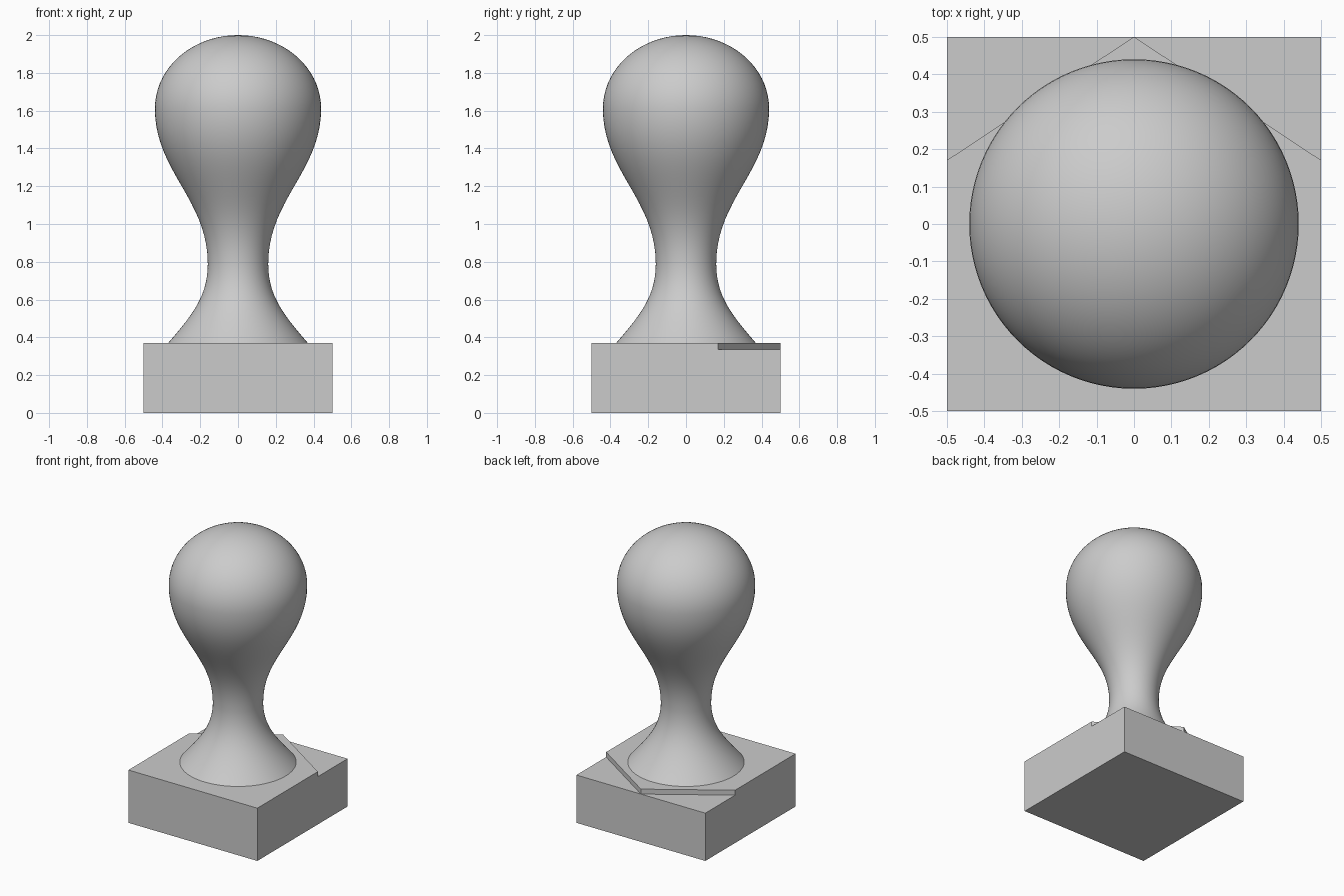
import bpy, bmesh, math
from mathutils import Vector
from mathutils.geometry import interpolate_bezier

cube = bpy.data.objects.get("Cube")
if cube:
    bpy.data.objects.remove(cube, do_unlink=True)

grey = bpy.data.materials.new("plain_grey")
grey.use_nodes = True
colour = (0.6, 0.6, 0.6, 1)
grey.diffuse_color = colour
grey.node_tree.nodes["Principled BSDF"].inputs["Base Color"].default_value = colour


def finish(name, bm):
    bmesh.ops.recalc_face_normals(bm, faces=bm.faces)
    mesh = bpy.data.meshes.new(name)
    bm.to_mesh(mesh)
    bm.free()
    mesh.materials.append(grey)
    obj = bpy.data.objects.new(name, mesh)
    bpy.context.collection.objects.link(obj)
    return obj


def prism(name, outline, bottom, top):
    bm = bmesh.new()
    face = bm.faces.new([bm.verts.new((x, y, bottom)) for x, y in outline])
    ext = bmesh.ops.extrude_face_region(bm, geom=[face])
    verts = [g for g in ext["geom"] if isinstance(g, bmesh.types.BMVert)]
    bmesh.ops.translate(bm, verts=verts, vec=(0, 0, top - bottom))
    return finish(name, bm)


# Square base block, with a triangular step cut from both back corners
TOP, STEP = 0.37, 0.335
base = prism("base_block", [(-.5, -.5), (.5, -.5), (.5, .5), (-.5, .5)], 0, TOP)
for side, label in ((1, "left"), (-1, "right")):
    # The cutter overshoots the block along the line of the step
    dx, dy = 0.5 * side, 0.17 - 0.5
    a, b = (-dx * .02, .5 - dy * .02), (dx * 1.1, .5 + dy * 1.1)
    cutter = prism(label + "_corner_cutter", [a, b, (dx * 1.1, .6), (a[0], .6)], STEP, TOP + .1)
    cutter.hide_render = True
    cutter.hide_set(True)
    cutter.display_type = 'WIRE'
    mod = base.modifiers.new(label + "_corner_step", 'BOOLEAN')
    mod.operation = 'DIFFERENCE'
    mod.solver = 'EXACT'
    mod.object = cutter
bpy.context.view_layer.objects.active = base
base.select_set(True)
for mod in list(base.modifiers):
    bpy.ops.object.modifier_apply(modifier=mod.name)
for obj in [o for o in bpy.data.objects if o.name.endswith("_corner_cutter")]:
    bpy.data.objects.remove(obj, do_unlink=True)
base.select_set(False)

# Turned handle: crown, bulb, neck and flared foot as radius and height
segments = [
    ((0, 2), (.24, 2), (.44, 1.83), (.44, 1.61)),
    ((.44, 1.61), (.44, 1.28), (.16, 1.13), (.16, .79)),
    ((.16, .79), (.16, .62), (.24, .52), (.37, TOP)),
]
profile = []
for seg in segments:
    points = interpolate_bezier(*[Vector((r, 0, z)) for r, z in seg], 20)
    profile += points if not profile else points[1:]
bm = bmesh.new()
verts = [bm.verts.new(p) for p in profile]
edges = [bm.edges.new(pair) for pair in zip(verts, verts[1:])]
bmesh.ops.spin(bm, geom=verts + edges, cent=(0, 0, 0), axis=(0, 0, 1),
               angle=math.tau, steps=96, use_duplicate=False)
bmesh.ops.remove_doubles(bm, verts=bm.verts, dist=1e-4)
handle = finish("handle", bm)
bpy.context.view_layer.objects.active = handle
handle.select_set(True)
bpy.ops.object.shade_smooth_by_angle(angle=math.radians(40))
